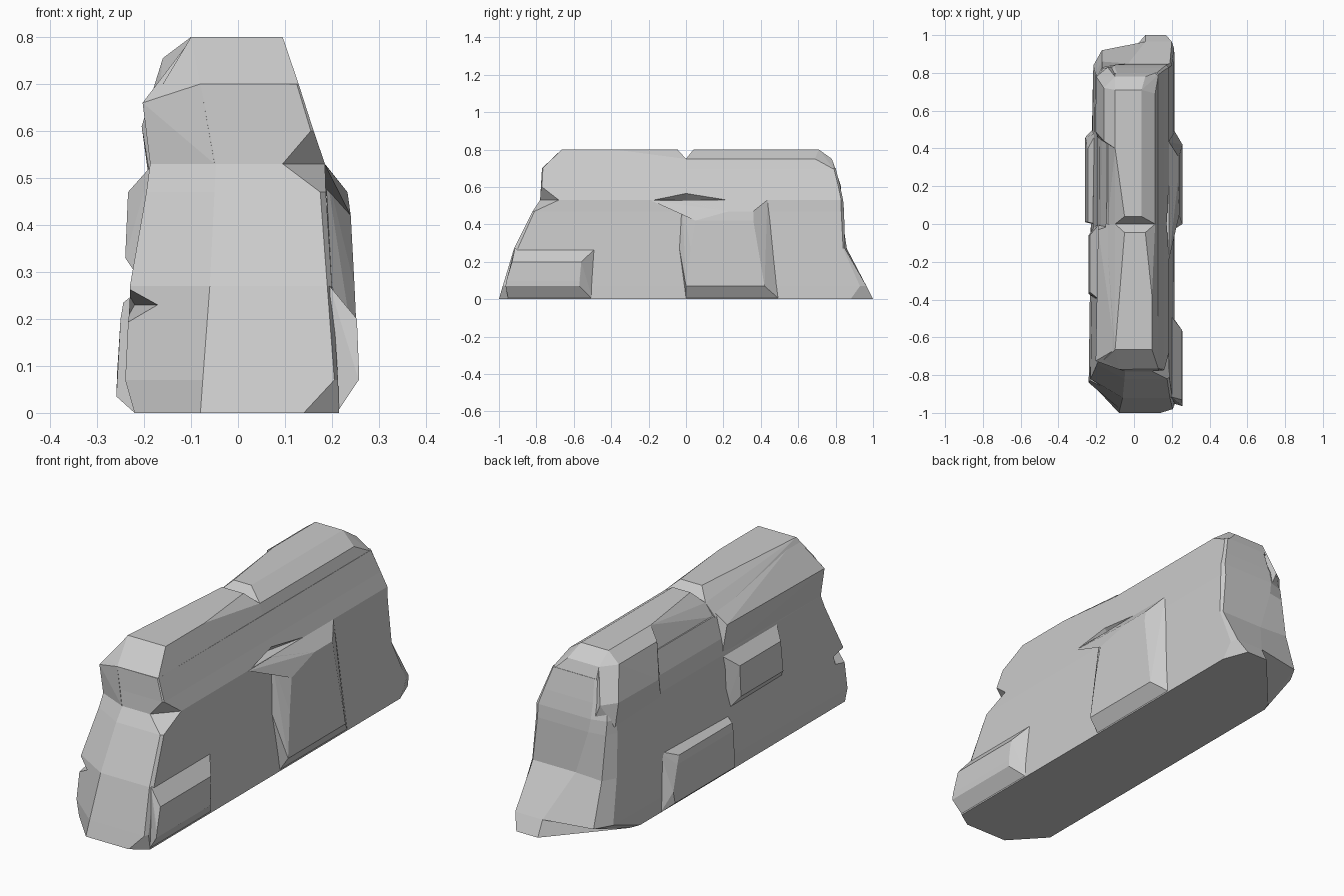
import bpy, bmesh


def finish(name, bm):
    bmesh.ops.recalc_face_normals(bm, faces=bm.faces[:])
    me = bpy.data.meshes.new(name)
    bm.to_mesh(me)
    bm.free()
    ob = bpy.data.objects.new(name, me)
    bpy.context.collection.objects.link(ob)
    return ob


def hull(name, pts):
    bm = bmesh.new()
    for p in pts:
        bm.verts.new(p)
    res = bmesh.ops.convex_hull(bm, input=bm.verts[:])
    junk = {g for g in res["geom_interior"] + res["geom_unused"] if isinstance(g, bmesh.types.BMVert)}
    bmesh.ops.delete(bm, geom=[v for v in junk if v.is_valid], context='VERTS')
    bmesh.ops.dissolve_limit(bm, angle_limit=0.03, verts=bm.verts[:], edges=bm.edges[:])
    return finish(name, bm)


def slab(name, base, face):
    """Raised stone: profiles are (x, z, y_start, y_end) rows from bottom to top."""
    return hull(name, [(x, y, z) for x, z, a, b in base + face for y in (a, b)])


def cut(target, name, pts):
    c = hull(name, pts)
    c.hide_render = True
    c.hide_set(True)
    m = target.modifiers.new(name, 'BOOLEAN')
    m.operation, m.object, m.solver = 'DIFFERENCE', c, 'EXACT'


# Wall core: stacked outlines (front, right, back, left)
rings = [
    (0.00, [(-.08, -1), (.14, -1), (.215, -.95), (.215, .88), (.17, 1), (.06, 1), (-.2, .7), (-.22, .65), (-.22, -.85)]),
    (0.07, [(-.075, -.98), (.205, -.98), (.213, -.96), (.212, .93), (.2, .965), (.06, .965), (-.17, .92), (-.215, .84), (-.24, -.84)]),
    (0.27, [(-.06, -.92), (.19, -.92), (.2, -.9), (.2, .84), (.19, .85), (-.03, .85), (-.17, .86), (-.205, .8), (-.23, -.82)]),
    (0.47, [(-.05, -.82), (.175, -.82), (.187, -.81), (.187, .83), (.17, .845), (-.09, .845), (-.17, .83), (-.195, .78), (-.195, -.74)]),
    (0.53, [(-.047, -.78), (.095, -.78), (.185, -.68), (.185, .83), (.17, .84), (-.1, .84), (-.17, .82), (-.187, .78), (-.187, -.72)]),
    (0.60, [(-.06, -.775), (.155, -.775), (.161, -.77), (.161, .815), (.15, .825), (-.1, .825), (-.15, .8), (-.17, .76), (-.18, -.72)]),
    (0.70, [(-.08, -.77), (.125, -.77), (.129, -.765), (.129, .79), (.12, .8), (-.09, .8), (-.125, .77), (-.14, .72), (-.15, -.7)]),
]
bm = bmesh.new()
loops = [[bm.verts.new((x, y, z)) for x, y in pts] for z, pts in rings]
n = len(loops[0])
for lo, hi in zip(loops, loops[1:]):
    for i in range(n):
        j = (i + 1) % n
        bm.faces.new((lo[i], lo[j], hi[j], hi[i]))
bm.faces.new(loops[0][::-1])
bm.faces.new(loops[-1])
core = finish("wall_core", bm)

# Chips in the core: crack on the right face, notch at the front left corner
cut(core, "crack_cutter", [(.2, -.22, .531), (.2, .28, .531), (.135, 0, .531), (.2, 0, .59)])
cut(core, "notch_cutter", [(-.27, -.96, .14), (-.27, -.96, .32), (-.165, -.88, .23), (-.22, -.7, .23)])

# Top stones, with a V gap between them at y = 0
hull("front_cap", [(-.1, -.665, .8), (.095, -.665, .8), (.095, -.38, .8), (.06, -.045, .8),
                   (-.05, -.045, .8), (-.05, -.38, .8), (.112, 0, .75), (-.1, 0, .75),
                   (-.08, -.77, .7), (.129, -.767, .7), (.129, 0, .695), (-.15, 0, .695), (-.16, -.72, .7)])
hull("back_cap", [(-.1, .71, .8), (.04, .71, .8), (.04, .04, .8), (-.05, .04, .8), (-.1, .4, .8),
                  (.112, 0, .75), (-.1, 0, .75), (.112, .69, .75), (.06, .78, .75), (-.1, .78, .75),
                  (.129, 0, .695), (.129, .79, .695), (.115, .8, .695), (-.1, .8, .695), (-.14, .75, .695), (-.14, 0, .695)])

# Thick upper stones on the left face
hull("upper_front_left_stone", [(-.05, -.78, .53), (-.187, -.72, .53), (-.203, -.725, .66), (-.08, -.77, .7),
                                (-.185, 0, .53), (-.19, -.03, .66), (-.1, -.665, .795), (-.06, -.38, .795),
                                (-.1, 0, .745), (-.05, 0, .53)])
hull("upper_back_left_stone", [(-.187, .45, .5), (-.205, .49, .61), (-.2, .78, .61), (-.19, .79, .5),
                               (-.16, .44, .755), (-.16, .72, .755), (-.1, .4, .8), (-.1, .71, .8),
                               (-.14, .83, .6), (-.1, .78, .75), (-.1, .4, .5), (-.1, .83, .5)])

# Raised stones on the right face
slab("right_front_stone",
     [(.21, 0, -.95, -.5), (.195, .27, -.915, -.485)],
     [(.257, .07, -.965, -.57), (.253, .2, -.93, -.56), (.257, .1, -.96, -.57)])
slab("right_back_stone",
     [(.21, 0, 0, .5), (.2, .27, -.035, .4), (.185, .53, -.02, .435)],
     [(.257, .07, 0, .42), (.248, .27, .025, .36), (.24, .42, .05, .36), (.233, .47, .23, .36)])
hull("right_ledge", [(.185, -.19, .529), (.185, .25, .529), (.24, .05, .42), (.233, .23, .47), (.187, 0, .47), (.14, 0, .5)])

# Raised stones on the left face
slab("left_back_stone",
     [(-.22, 0, 0, .5), (-.2, .27, 0, .48)],
     [(-.259, .035, .01, .45), (-.257, .09, .01, .46), (-.25, .2, .01, .42), (-.244, .235, .01, .4)])
slab("left_middle_stone",
     [(-.2, .27, -.4, 0), (-.185, .525, -.4, 0)],
     [(-.24, .33, -.37, -.06), (-.234, .47, -.36, -.06)])
